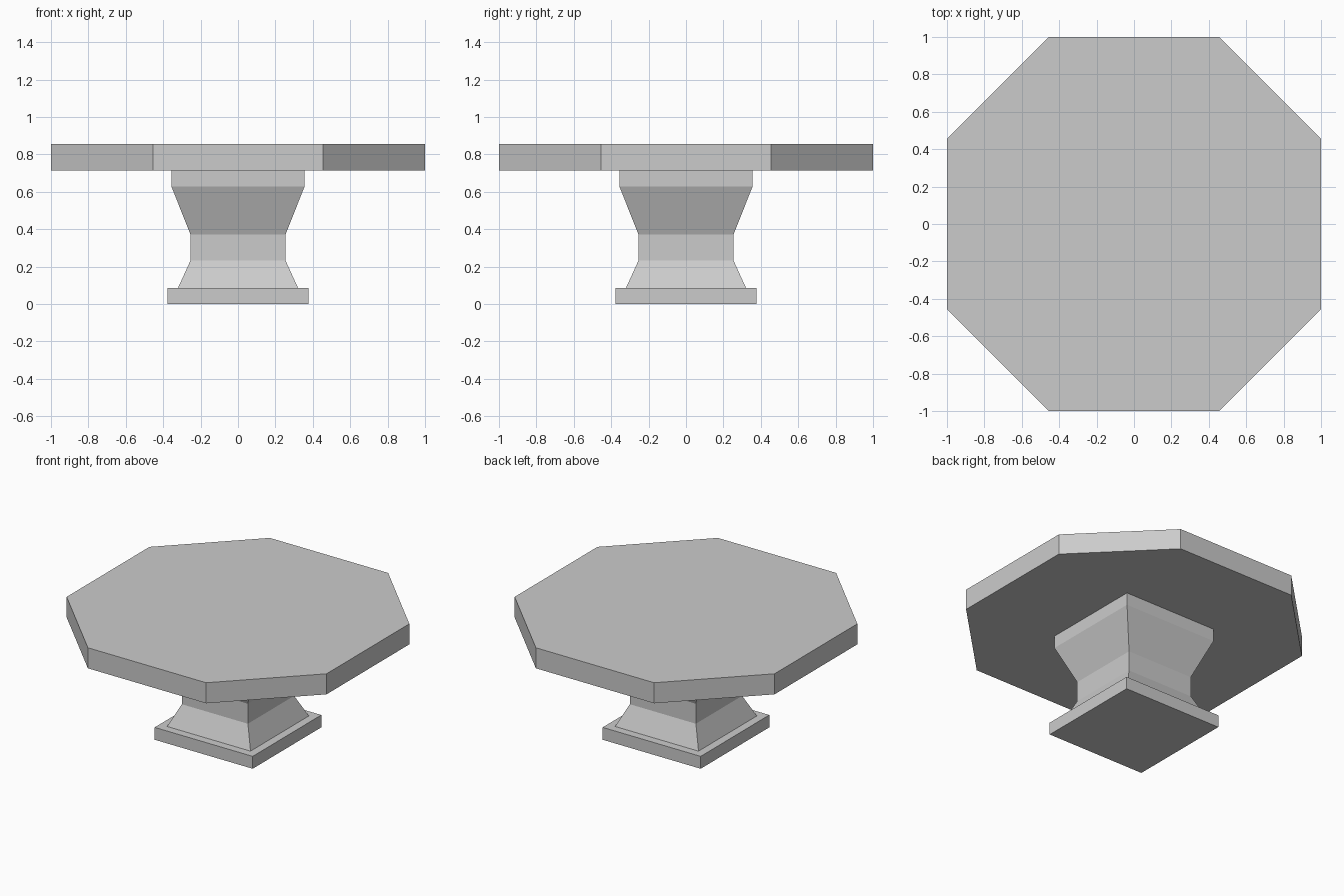
import bpy, bmesh

if "Cube" in bpy.data.objects:
    bpy.data.objects.remove(bpy.data.objects["Cube"])


def stack(name, rings):
    """Closed solid lofted through rings of (x, y, z) points with equal counts."""
    bm = bmesh.new()
    loops = [[bm.verts.new(p) for p in ring] for ring in rings]
    n = len(loops[0])
    for a, b in zip(loops, loops[1:]):
        for i in range(n):
            j = (i + 1) % n
            bm.faces.new((a[i], a[j], b[j], b[i]))
    bm.faces.new(loops[0][::-1])
    bm.faces.new(loops[-1])
    bmesh.ops.recalc_face_normals(bm, faces=bm.faces)
    mesh = bpy.data.meshes.new(name)
    bm.to_mesh(mesh)
    bm.free()
    obj = bpy.data.objects.new(name, mesh)
    bpy.context.collection.objects.link(obj)
    return obj


def square(h, z):
    return [(-h, -h, z), (h, -h, z), (h, h, z), (-h, h, z)]


def octagon(h, c, z):
    return [(-c, -h, z), (c, -h, z), (h, -c, z), (h, c, z),
            (c, h, z), (-c, h, z), (-h, c, z), (-h, -c, z)]


# Square foot slab
stack("base_plinth", [square(0.377, 0.0), square(0.377, 0.086)])

# Waisted square column: (half width, height)
profile = [(0.321, 0.086), (0.254, 0.233), (0.254, 0.372),
           (0.356, 0.628), (0.356, 0.714)]
stack("pedestal", [square(h, z) for h, z in profile])

# Octagonal table top
stack("table_top", [octagon(1.0, 0.455, z) for z in (0.714, 0.857)])
